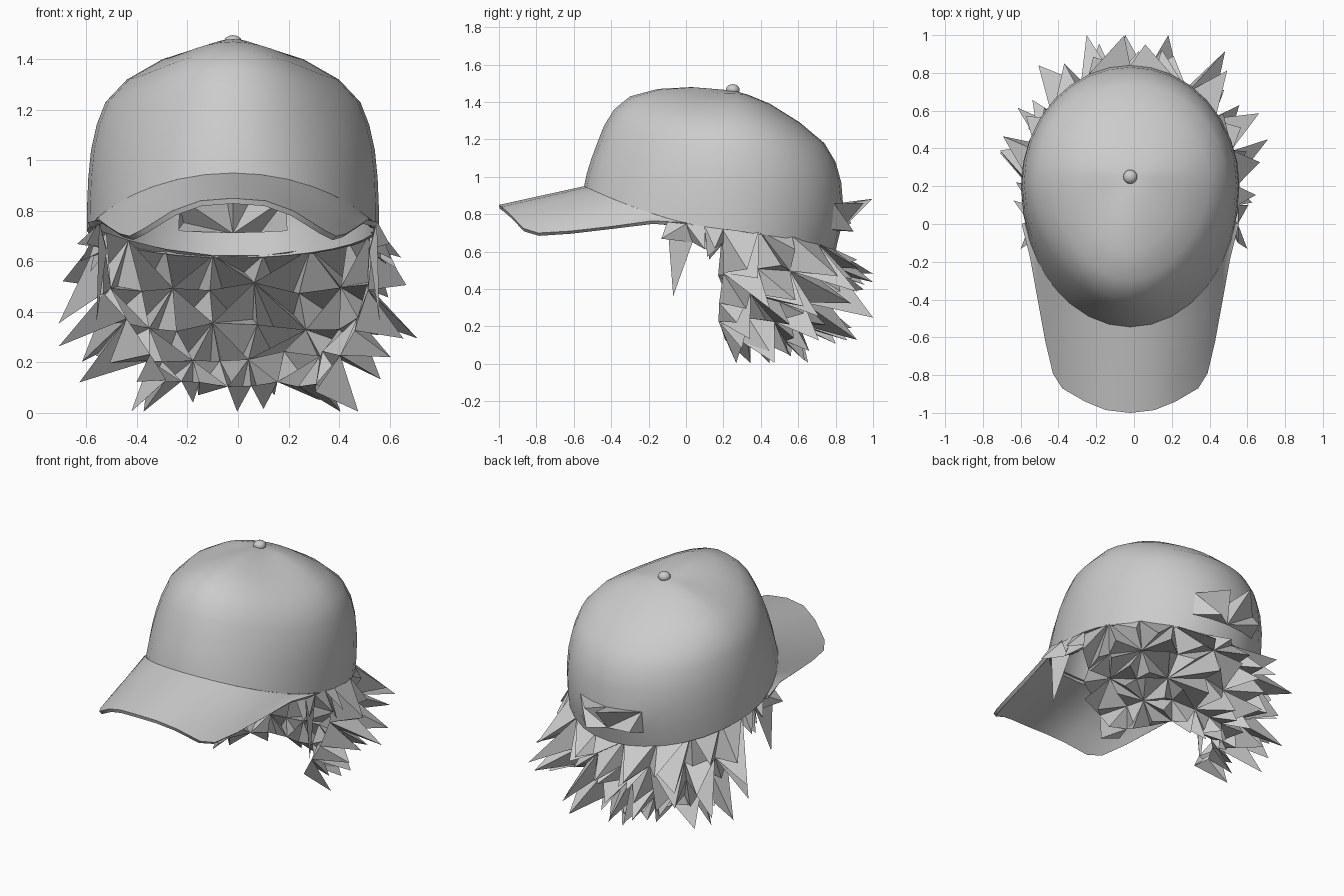
import bpy, bmesh, random
from math import sin, cos, radians, pi
from mathutils import Vector

random.seed(11)
if "Cube" in bpy.data.objects:
    bpy.data.objects.remove(bpy.data.objects["Cube"])

grey = bpy.data.materials.new("plain_grey")
grey.use_nodes = True
grey.diffuse_color = (0.6, 0.6, 0.6, 1)
grey.node_tree.nodes["Principled BSDF"].inputs["Base Color"].default_value = (0.6, 0.6, 0.6, 1)

CAP_X = -0.02


def finish(name, bm, ref=None, thickness=0, smooth=None):
    """Turn a bmesh into an object, facing away from ref, with optional thickness."""
    bm.normal_update()
    if ref is None:
        bmesh.ops.recalc_face_normals(bm, faces=bm.faces[:])
    else:
        for f in bm.faces:
            if f.normal.dot(f.calc_center_median() - Vector(ref)) < 0:
                f.normal_flip()
    mesh = bpy.data.meshes.new(name)
    bm.to_mesh(mesh)
    bm.free()
    mesh.materials.append(grey)
    ob = bpy.data.objects.new(name, mesh)
    bpy.context.collection.objects.link(ob)
    bpy.ops.object.select_all(action='DESELECT')
    ob.select_set(True)
    bpy.context.view_layer.objects.active = ob
    if thickness:
        mod = ob.modifiers.new("thickness", 'SOLIDIFY')
        mod.thickness = thickness
        mod.offset = -1
        bpy.ops.object.modifier_apply(modifier=mod.name)
    if smooth:
        bpy.ops.object.shade_smooth_by_angle(angle=radians(smooth))


def loft(bm, rows, closed=False, skip=lambda row, centre: False):
    """Skin neighbouring rows of points with quads."""
    vs = [[bm.verts.new(p) for p in row] for row in rows]
    n = len(rows[0])
    for r in range(len(rows) - 1):
        for i in range(n if closed else n - 1):
            j = (i + 1) % n
            quad = [vs[r][i], vs[r][j], vs[r + 1][j], vs[r + 1][i]]
            centre = sum((v.co for v in quad), Vector()) / 4
            if not skip(r, centre):
                bm.faces.new(quad)
    return vs


# Crown levels: front y, front z, half width, side z, back y, back z
LEVELS = [
    (-0.545, 0.95, 0.578, 0.72, 0.80, 0.61),
    (-0.53, 1.02, 0.578, 0.81, 0.825, 0.71),
    (-0.505, 1.10, 0.573, 0.93, 0.84, 0.85),
    (-0.475, 1.18, 0.562, 1.04, 0.83, 0.97),
    (-0.44, 1.27, 0.54, 1.14, 0.80, 1.08),
    (-0.385, 1.36, 0.505, 1.23, 0.74, 1.18),
    (-0.30, 1.43, 0.42, 1.32, 0.61, 1.29),
    (-0.15, 1.47, 0.28, 1.40, 0.45, 1.39),
    (0.03, 1.48, 0.14, 1.445, 0.33, 1.44),
]


def crown_point(k, t):
    fy, fz, w, sz, by, bz = LEVELS[k]
    cy = 0.2 + 0.05 * k / 8
    c = cos(t)
    pinch = 1
    if c > 0:
        # the front panel narrows to a soft ridge towards the top
        pinch = 1 - 0.04 * sin(2 * t) ** 2 * min(1, k / 4)
        y, z = cy + (fy - cy) * c * pinch, sz + (fz - sz) * c ** (1.5 + 0.17 * k)
    else:
        y, z = cy - (by - cy) * c, sz + (bz - sz) * (-c) ** 1.2
    return Vector((CAP_X + w * sin(t) * pinch, y, z))


# Crown with the adjustment opening at the back
SEG = 32
bm = bmesh.new()
rings = loft(bm, [[crown_point(k, 2 * pi * i / SEG) for i in range(SEG)] for k in range(len(LEVELS))],
             closed=True, skip=lambda r, c: r == 1 and c.y > 0.5 and abs(c.x - CAP_X) < 0.21)
apex = bm.verts.new((CAP_X, 0.25, 1.462))
for i in range(SEG):
    bm.faces.new((rings[-1][i], rings[-1][(i + 1) % SEG], apex))
finish("cap_crown", bm, (0, 0.2, 0.9), 0.018, 40)

# Curved bill: angle on the crown rim, then the outer edge x, y, z
EDGE = [
    (0, 0, -1.0, 0.85), (11, 0.13, -0.985, 0.84), (22, 0.24, -0.94, 0.80),
    (33, 0.36, -0.87, 0.725), (42, 0.41, -0.79, 0.70), (50, 0.45, -0.62, 0.71),
    (58, 0.49, -0.40, 0.735), (66, 0.53, -0.18, 0.765), (75, 0.575, 0.0, 0.755),
]
full_edge = [(-a, -x, y, z) for a, x, y, z in EDGE[:0:-1]] + EDGE
inner = [crown_point(0, radians(e[0])) for e in full_edge]
outer = [Vector((CAP_X + x, y, z)) for a, x, y, z in full_edge]
bm = bmesh.new()
loft(bm, [[p.lerp(q, s / 4) for p, q in zip(inner, outer)] for s in range(5)])
finish("cap_bill", bm, (0, -0.4, -5), 0.022, 40)

# Button on top
bm = bmesh.new()
bmesh.ops.create_uvsphere(bm, u_segments=16, v_segments=10, radius=0.037)
bmesh.ops.scale(bm, vec=(1, 1, 0.8), verts=bm.verts[:])
bmesh.ops.translate(bm, vec=(CAP_X, 0.25, 1.466), verts=bm.verts[:])
finish("top_button", bm, (CAP_X, 0.25, 1.466), smooth=60)


def jit(a):
    return random.uniform(-a, a)


def locks(name, rows, offset):
    """Sheet of hair whose every triangle is drawn out into a point by offset(centre)."""
    bm = bmesh.new()
    vs = [[bm.verts.new(p) for p in row] for row in rows]
    for r in range(len(rows) - 1):
        for i in range(len(rows[0]) - 1):
            a, b, c, d = vs[r][i], vs[r][i + 1], vs[r + 1][i + 1], vs[r + 1][i]
            for tri in (((a, b, c), (a, c, d)) if (r + i) % 2 == 0 else ((a, b, d), (b, c, d))):
                centre = sum((v.co for v in tri), Vector()) / 3
                tip = centre + Vector(offset(centre))
                tip = Vector((max(-0.71, min(0.71, tip.x)), min(tip.y, 1.0), max(tip.z, 0.005)))
                point = bm.verts.new(tip)
                for k in range(3):
                    bm.faces.new((tri[k], tri[(k + 1) % 3], point))
    finish(name, bm)


# Main hair below the back of the cap: z, half width, depth behind y = 0.25
HAIR = [(0.64, 0.54, 0.53), (0.50, 0.52, 0.53), (0.35, 0.46, 0.47),
        (0.22, 0.38, 0.38), (0.10, 0.30, 0.29)]
COLS = 9
rows = []
for k, (z, w, d) in enumerate(HAIR):
    j = 0.03 if k else 0
    row = []
    for i in range(COLS + 1):
        a = radians(-96 + 192 * i / COLS + jit(100 * j))
        rise = 0 if k else 0.1 * sin(a) ** 2 - 0.02
        row.append((w * sin(a) + jit(j), 0.25 + d * cos(a) + jit(j), z + rise + jit(j)))
    rows.append(row)


def hair_offset(c):
    out = Vector((c.x, c.y - 0.25, 0)).normalized() * (0.16 if c.z > 0.2 else 0.07)
    push = random.uniform(0.4, 1.4)
    return (out.x * push + jit(0.05), (out.y + 0.09 * min(1, c.z / 0.5)) * push, -0.12 * push + jit(0.05))


locks("hair_locks", rows, hair_offset)

# Sideburn tufts under the rim, the foremost lock hanging down
for s, name in ((1, "left_sideburn"), (-1, "right_sideburn")):
    top = [(s * 0.55, -0.10 + 0.1 * i, 0.76 - 0.012 * i) for i in range(4)]
    low = [(s * 0.52, -0.05 + 0.085 * i, 0.64 + 0.01 * (i % 2)) for i in range(4)]

    def burn_offset(c):
        if c.y < 0 and c.z < 0.70:
            return (s * 0.03, -0.03, -0.32)
        if c.y < 0:
            return (s * 0.06, -0.11, -0.05)
        return (s * random.uniform(0.05, 0.12), 0.03 + jit(0.06), -0.08 + jit(0.04))

    locks(name, [top, low], burn_offset)

# Tuft filling and poking out of the back opening
span = [2 * pi * i / SEG for i in (14, 16, 18)]
locks("back_tuft", [[crown_point(k, t) for t in span] for k in (2, 1)],
      lambda c: (jit(0.06), random.uniform(0.08, 0.18), (c.z - 0.78) * 2 + jit(0.03)))
